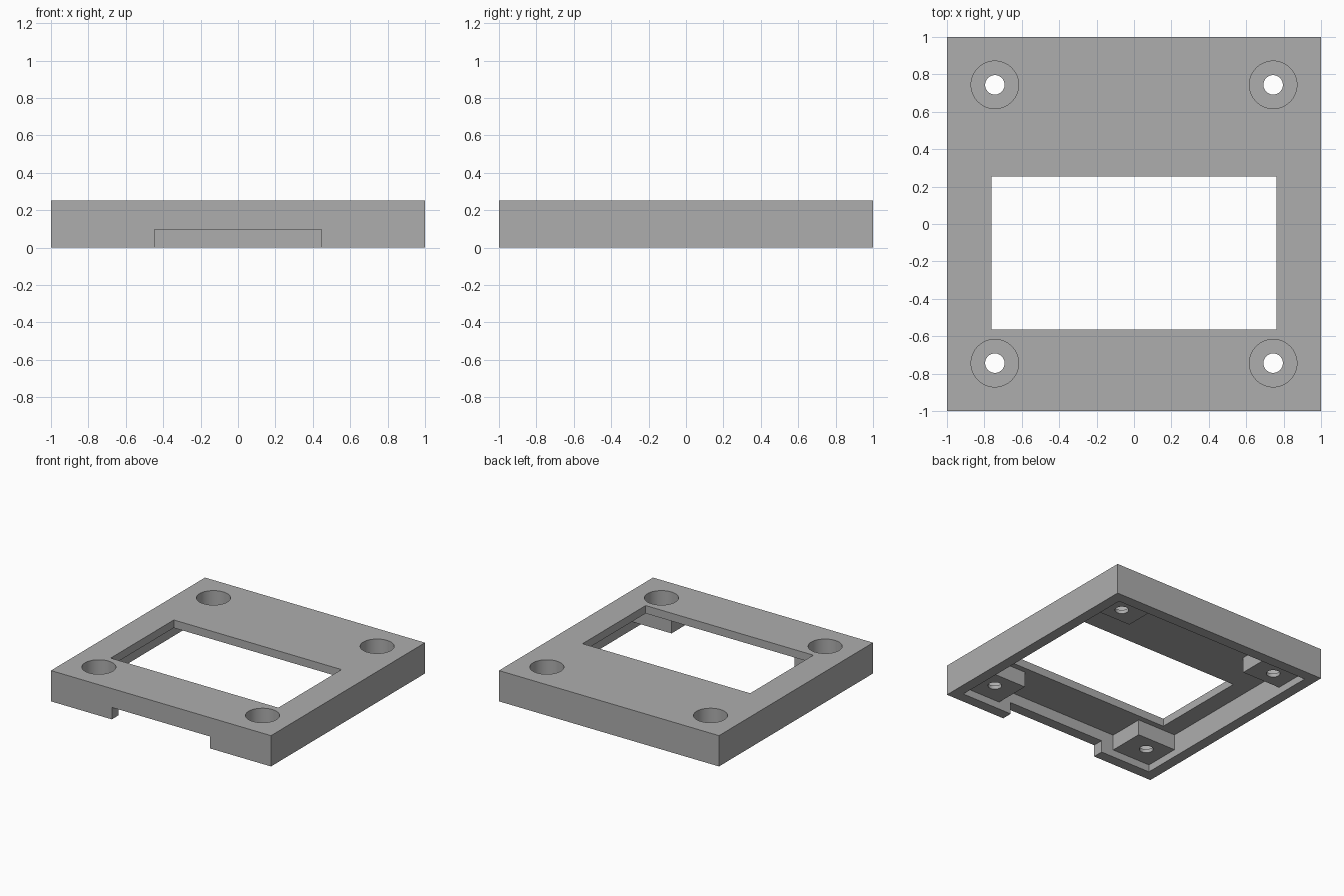
import bpy
import math

if "Cube" in bpy.data.objects:
    bpy.data.objects.remove(bpy.data.objects["Cube"], do_unlink=True)

HEIGHT = 0.253
WALL_IN = 0.912      # inner face of the rim
PLATE_Z = 0.188      # underside of the top plate
BOSS_Z = 0.06        # underside of the corner bosses
HOLE = 0.744         # screw positions in x and y

grey = bpy.data.materials.new("plain grey")
grey.use_nodes = True
colour = (0.42, 0.42, 0.42, 1)
grey.diffuse_color = colour
grey.node_tree.nodes["Principled BSDF"].inputs["Base Color"].default_value = colour


def box(name, lo, hi):
    """Box between two opposite corners."""
    centre = [(a + b) / 2 for a, b in zip(lo, hi)]
    bpy.ops.mesh.primitive_cube_add(size=1, location=centre)
    obj = bpy.context.object
    obj.name = name
    obj.scale = [b - a for a, b in zip(lo, hi)]
    bpy.ops.object.transform_apply(location=True, rotation=False, scale=True)
    obj.data.materials.append(grey)
    return obj


def cylinder(name, radius, x, y, z0, z1):
    """Upright cylinder from z0 to z1."""
    bpy.ops.mesh.primitive_cylinder_add(vertices=64, radius=radius, depth=z1 - z0,
                                        location=(x, y, (z0 + z1) / 2))
    obj = bpy.context.object
    obj.name = name
    obj.data.materials.append(grey)
    return obj


def combine(target, tool, operation):
    """Apply a boolean and discard the helper."""
    tool.hide_render = True
    mod = target.modifiers.new(tool.name, "BOOLEAN")
    mod.operation = operation
    mod.solver = "EXACT"
    mod.object = tool
    bpy.context.view_layer.objects.active = target
    bpy.ops.object.modifier_apply(modifier=mod.name)
    bpy.data.objects.remove(tool, do_unlink=True)


# Outer block, hollowed from below
cover = box("cover_plate", (-1, -1, 0), (1, 1, HEIGHT))
combine(cover, box("cavity", (-WALL_IN, -WALL_IN, -0.1), (WALL_IN, WALL_IN, PLATE_Z)), "DIFFERENCE")

# Display window and front cable notch
combine(cover, box("window", (-0.762, -0.565, 0.1), (0.762, 0.255, 0.4)), "DIFFERENCE")
combine(cover, box("notch", (-0.447, -1.1, -0.1), (0.447, -0.85, 0.098)), "DIFFERENCE")

# Corner bosses with counterbored screw holes
for sx in (-1, 1):
    for sy in (-1, 1):
        xs = sorted((sx * 0.56, sx * 0.95))
        ys = sorted((sy * 0.612, sy * 0.95))
        combine(cover, box("boss", (xs[0], ys[0], BOSS_Z), (xs[1], ys[1], 0.22)), "UNION")
        x, y = sx * HOLE, sy * HOLE
        combine(cover, cylinder("counterbore", 0.127, x, y, 0.09, 0.4), "DIFFERENCE")
        combine(cover, cylinder("screw_hole", 0.052, x, y, -0.1, 0.2), "DIFFERENCE")

# Smooth bores, crisp edges
bpy.ops.object.select_all(action="DESELECT")
cover.select_set(True)
bpy.context.view_layer.objects.active = cover
bpy.ops.object.shade_smooth_by_angle(angle=math.radians(30))
